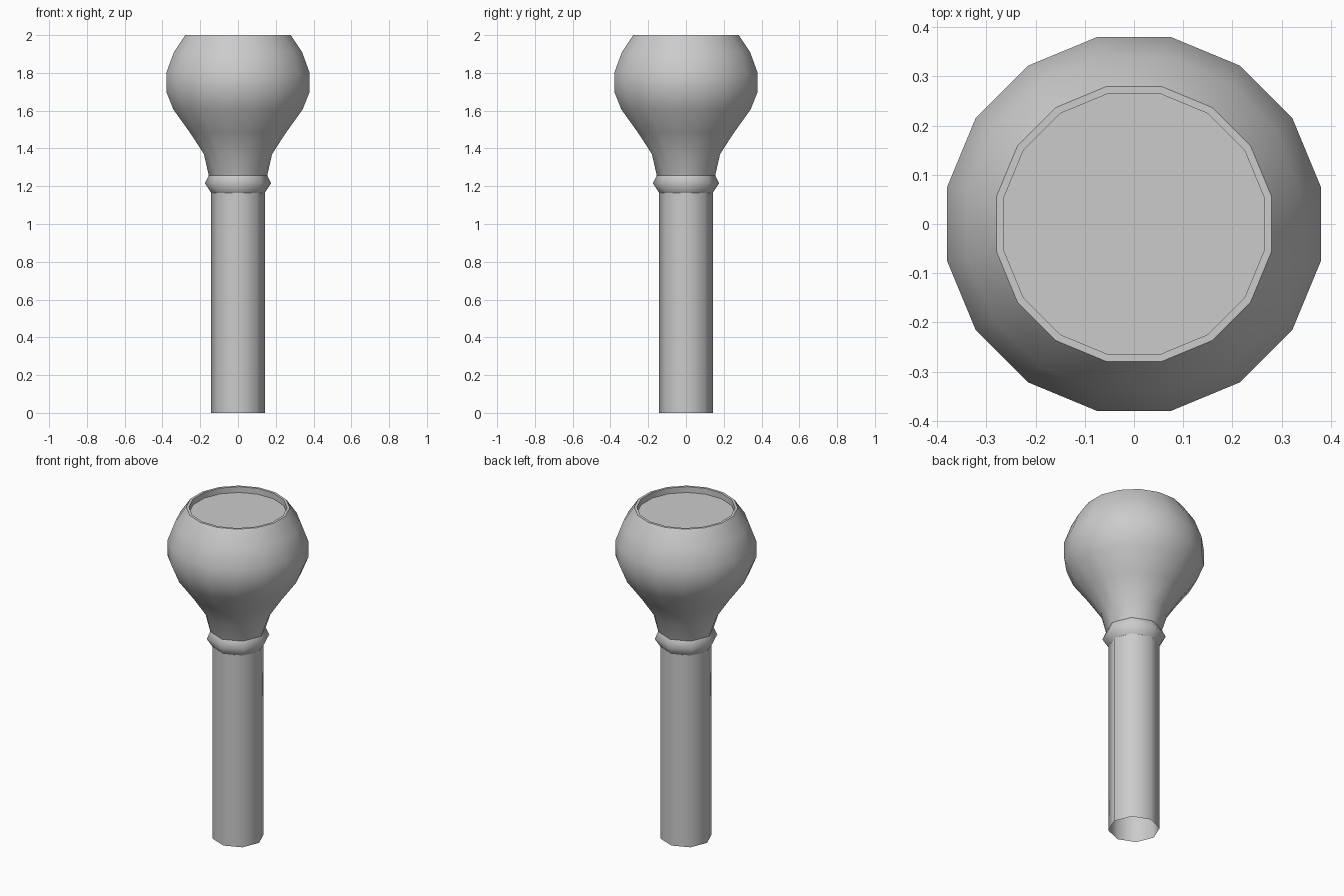
import bpy, bmesh, math

if "Cube" in bpy.data.objects:
    bpy.data.objects.remove(bpy.data.objects["Cube"])


def ring(bm, r, z, n, offset=0.0):
    return [bm.verts.new((r * math.cos(offset + 2 * math.pi * i / n),
                          r * math.sin(offset + 2 * math.pi * i / n), z))
            for i in range(n)]


def bridge(bm, a, b):
    n = len(a)
    for i in range(n):
        j = (i + 1) % n
        bm.faces.new((a[i], a[j], b[j], b[i]))


def finish(bm, name, angle):
    mesh = bpy.data.meshes.new(name)
    bm.to_mesh(mesh)
    bm.free()
    obj = bpy.data.objects.new(name, mesh)
    bpy.context.collection.objects.link(obj)
    bpy.ops.object.select_all(action='DESELECT')
    obj.select_set(True)
    bpy.context.view_layer.objects.active = obj
    bpy.ops.object.shade_smooth_by_angle(angle=math.radians(angle))
    return obj


# Eight-sided tubes: (radius, height) profiles, vertices on the axes
def tube(name, profile, angle):
    bm = bmesh.new()
    rings = [ring(bm, r, z, 8) for r, z in profile]
    for a, b in zip(rings, rings[1:]):
        bridge(bm, a, b)
    return finish(bm, name, angle)


# Hollow stem, open at the foot
tube("stem", [(0.142, 0.0), (0.142, 1.17)], 50)
# Raised collar
tube("collar", [(0.142, 1.165), (0.175, 1.215), (0.155, 1.258)], 80)

# Bulb: eight-sided neck splitting into a sixteen-sided body
bm = bmesh.new()
neck = ring(bm, 0.155, 1.258, 8)
profile = [(0.184, 1.37), (0.26, 1.485), (0.348, 1.605), (0.387, 1.70),
           (0.387, 1.80), (0.346, 1.91), (0.285, 2.0),
           (0.270, 2.0), (0.270, 1.965)]
rings = [ring(bm, r, z, 16, -math.pi / 16) for r, z in profile]
first = rings[0]
for k in range(8):
    a, b, c = first[2 * k], first[2 * k + 1], first[(2 * k + 2) % 16]
    bm.faces.new((neck[k], b, a))
    bm.faces.new((neck[k], neck[(k + 1) % 8], c, b))
for a, b in zip(rings, rings[1:]):
    bridge(bm, a, b)
# Recessed top disc
bm.faces.new(rings[-1])
finish(bm, "bulb", 50)
